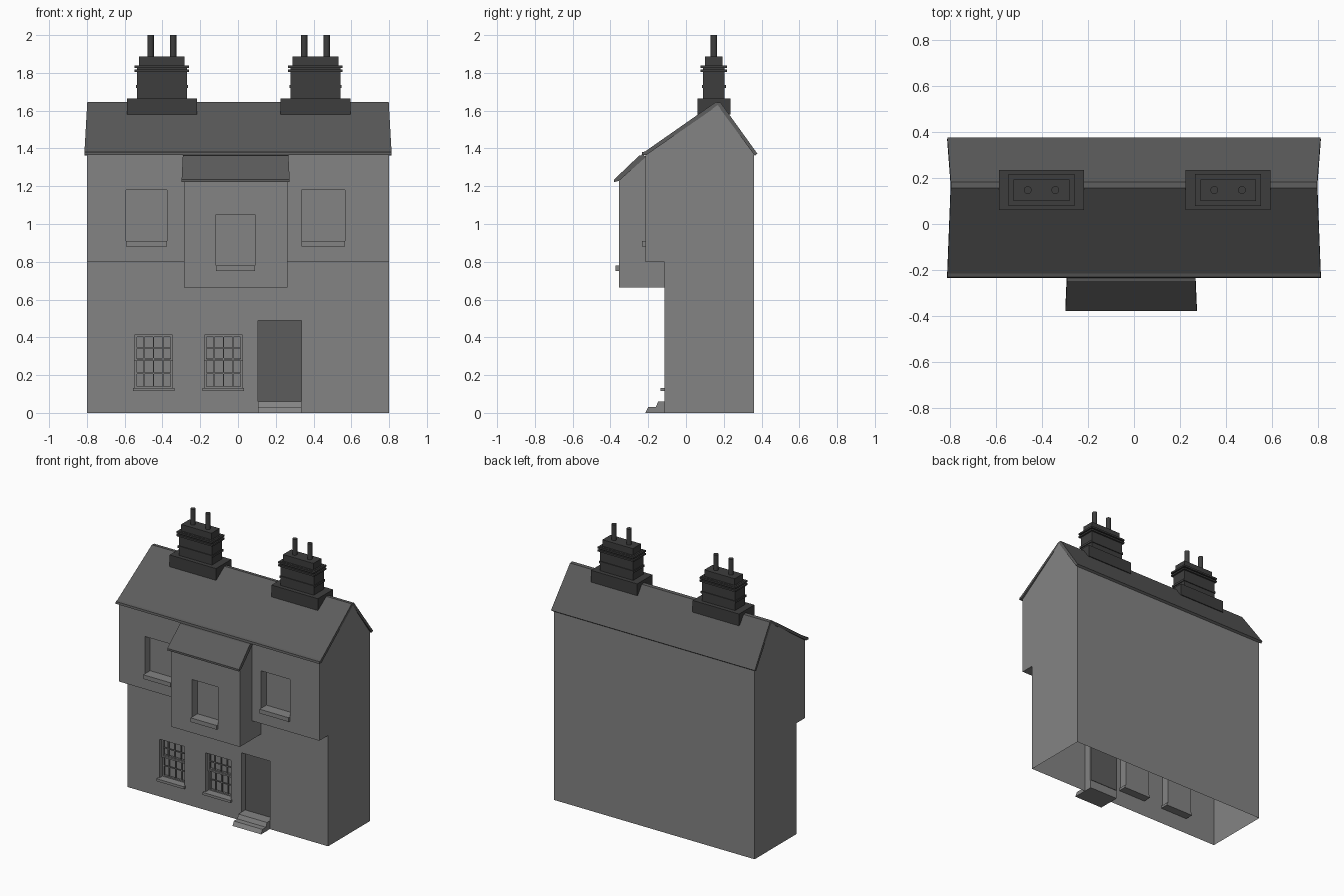
import bpy, bmesh

if "Cube" in bpy.data.objects:
    bpy.data.objects.remove(bpy.data.objects["Cube"])


def material(name, v):
    m = bpy.data.materials.new(name)
    m.diffuse_color = (v, v, v, 1)
    m.use_nodes = True
    m.node_tree.nodes["Principled BSDF"].inputs["Base Color"].default_value = m.diffuse_color
    return m


WALL = material("wall_grey", 0.23)
SLATE = material("slate_grey", 0.107)
DARK = material("dark_brick", 0.048)


def finish(name, bm, mat=WALL, normals=True):
    if normals:
        bmesh.ops.remove_doubles(bm, verts=bm.verts, dist=1e-5)
        bmesh.ops.recalc_face_normals(bm, faces=bm.faces)
    me = bpy.data.meshes.new(name)
    bm.to_mesh(me)
    bm.free()
    ob = bpy.data.objects.new(name, me)
    bpy.context.collection.objects.link(ob)
    me.materials.append(mat)
    return ob


def face(bm, *pts):
    return bm.faces.new([bm.verts.new(p) for p in pts])


def add_box(bm, x0, x1, y0, y1, z0, z1):
    vs = bmesh.ops.create_cube(bm, size=1)["verts"]
    for v in vs:
        v.co = (x1 if v.co.x > 0 else x0, y1 if v.co.y > 0 else y0, z1 if v.co.z > 0 else z0)


def boxes(name, dims, mat=WALL):
    bm = bmesh.new()
    for d in dims:
        add_box(bm, *d)
    return finish(name, bm, mat, normals=False)


def prism(name, profile, x0, x1, flare=0, mat=WALL):
    """Extrude a (y, z) profile along x, widening it by flare towards the bottom."""
    bm = bmesh.new()
    zs = [p[1] for p in profile]
    f = [flare * (max(zs) - z) / (max(zs) - min(zs)) for z in zs]
    a = [bm.verts.new((x0 - k, y, z)) for (y, z), k in zip(profile, f)]
    b = [bm.verts.new((x1 + k, y, z)) for (y, z), k in zip(profile, f)]
    bm.faces.new(a)
    bm.faces.new(b[::-1])
    for i in range(len(a)):
        j = (i + 1) % len(a)
        bm.faces.new((a[i], b[i], b[j], a[j]))
    return finish(name, bm, mat)


def front_wall(bm, x0, x1, z0, z1, y, holes, depth=0.06):
    """Front-facing wall with recessed openings (hx0, hx1, hz0, hz1)."""
    xs = sorted({x0, x1, *[v for h in holes for v in h[:2]]})
    zs = sorted({z0, z1, *[v for h in holes for v in h[2:]]})
    for a, b in zip(xs, xs[1:]):
        for c, d in zip(zs, zs[1:]):
            cx, cz = (a + b) / 2, (c + d) / 2
            if not any(h[0] < cx < h[1] and h[2] < cz < h[3] for h in holes):
                face(bm, (a, y, c), (b, y, c), (b, y, d), (a, y, d))
    w = y + depth
    for a, b, c, d in holes:
        ring = [(a, c), (b, c), (b, d), (a, d)]
        face(bm, *[(x, w, z) for x, z in ring])
        for (p, q), (r, s) in zip(ring, ring[1:] + ring[:1]):
            face(bm, (p, y, q), (p, w, q), (r, w, s), (r, y, s))


LOW, UP, BAY, BACK = -0.115, -0.215, -0.355, 0.36
low_windows = [(-0.547, -0.347, 0.13, 0.413), (-0.177, 0.023, 0.13, 0.413)]
up_windows = [(-0.593, -0.375, 0.88, 1.18), (0.335, 0.567, 0.88, 1.18)]
bay_window = (-0.117, 0.09, 0.75, 1.05)
door = (0.107, 0.335, 0.0, 0.49)

# House shell, open underneath, with jettied upper floor
bm = bmesh.new()
front_wall(bm, -0.8, 0.8, 0, 0.8, LOW, low_windows + [door])
front_wall(bm, -0.8, 0.8, 0.8, 1.365, UP, up_windows)
face(bm, (-0.8, UP, 0.8), (0.8, UP, 0.8), (0.8, LOW, 0.8), (-0.8, LOW, 0.8))
face(bm, (-0.8, BACK, 0), (0.8, BACK, 0), (0.8, BACK, 1.37), (-0.8, BACK, 1.37))
gable = [(LOW, 0), (LOW, 0.8), (UP, 0.8), (UP, 1.365), (0.168, 1.63), (BACK, 1.37), (BACK, 0)]
for x in (-0.8, 0.8):
    face(bm, *[(x, y, z) for y, z in gable])
finish("house_walls", bm)

# Projecting bay
bx0, bx1 = -0.285, 0.263
bm = bmesh.new()
front_wall(bm, bx0, bx1, 0.665, 1.24, BAY, [bay_window])
side = [(BAY, 0.665), (BAY, 1.24), (UP, 1.36), (UP, 0.8), (LOW, 0.8), (LOW, 0.665)]
for x in (bx0, bx1):
    face(bm, *[(x, y, z) for y, z in side])
face(bm, (bx0, BAY, 0.665), (bx1, BAY, 0.665), (bx1, LOW, 0.665), (bx0, LOW, 0.665))
finish("bay_walls", bm)

# Roofs
prism("main_roof", [(-0.235, 1.365), (-0.232, 1.38), (-0.215, 1.385), (0.157, 1.645),
                    (0.183, 1.643), (0.378, 1.372), (0.364, 1.362), (0.168, 1.627), (-0.21, 1.365)],
      -0.798, 0.798, 0.016, SLATE)
prism("bay_roof", [(-0.38, 1.222), (-0.38, 1.236), (-0.248, 1.362), (-0.225, 1.366),
                   (-0.212, 1.355), (-0.355, 1.228)], -0.292, 0.267, 0.007, SLATE)

# Window sills
sills = [(a - 0.01, b + 0.01, LOW - 0.02, LOW + 0.06, c - 0.015, c + 0.003) for a, b, c, d in low_windows]
sills += [(a, b, UP - 0.017, UP + 0.06, c, c + 0.03) for a, b, c, d in up_windows]
a, b, c, d = bay_window
sills.append((a, b, BAY - 0.017, BAY + 0.06, c, c + 0.03))
boxes("window_sills", sills)

# Sash windows with glazing bars
for n, (a, b, c, d) in enumerate(low_windows):
    bars = []
    for z0, z1, y in ((0.275, d, LOW + 0.025), (c, 0.29, LOW + 0.035)):
        t, y1 = 0.011, y + 0.015
        bars += [(a, a + t, y, y1, z0, z1), (b - t, b, y, y1, z0, z1),
                 (a + t, b - t, y, y1, z0, z0 + t), (a + t, b - t, y, y1, z1 - t, z1)]
        for k in (1, 2, 3):
            x = a + (b - a) * k / 4
            bars.append((x - 0.003, x + 0.003, y + 0.003, y1 - 0.003, z0 + t, z1 - t))
        m = (z0 + z1) / 2
        bars.append((a + t, b - t, y + 0.004, y1 - 0.004, m - 0.003, m + 0.003))
    boxes(f"sash_window_{n + 1}", bars)

# Door and steps
boxes("door", [(door[0], door[1], LOW + 0.045, LOW + 0.063, 0.06, door[3])], SLATE)
prism("door_steps", [(-0.215, 0), (-0.2, 0.03), (-0.16, 0.03), (-0.148, 0.06), (-0.055, 0.06), (-0.055, 0)],
      door[0], door[1])

# Chimneys: (half width, y0, y1, z0, z1) tiers, then pots
tiers = [(0.185, 0.06, 0.235, 1.58, 1.665), (0.132, 0.09, 0.205, 1.665, 1.84),
         (0.138, 0.084, 0.211, 1.72, 1.735), (0.144, 0.078, 0.217, 1.805, 1.817),
         (0.144, 0.078, 0.217, 1.826, 1.838), (0.121, 0.101, 0.194, 1.84, 1.887)]
for label, cx in (("left", -0.403), ("right", 0.41)):
    boxes(f"{label}_chimney", [(cx - w, cx + w, *r) for w, *r in tiers], DARK)
    for k, off in enumerate((-0.06, 0.06)):
        bpy.ops.mesh.primitive_cylinder_add(vertices=16, radius=0.017, depth=0.12,
                                            location=(cx + off, 0.148, 1.94))
        pot = bpy.context.object
        pot.name = f"{label}_chimney_pot_{k + 1}"
        pot.data.materials.append(DARK)
        bpy.ops.object.shade_smooth_by_angle()
